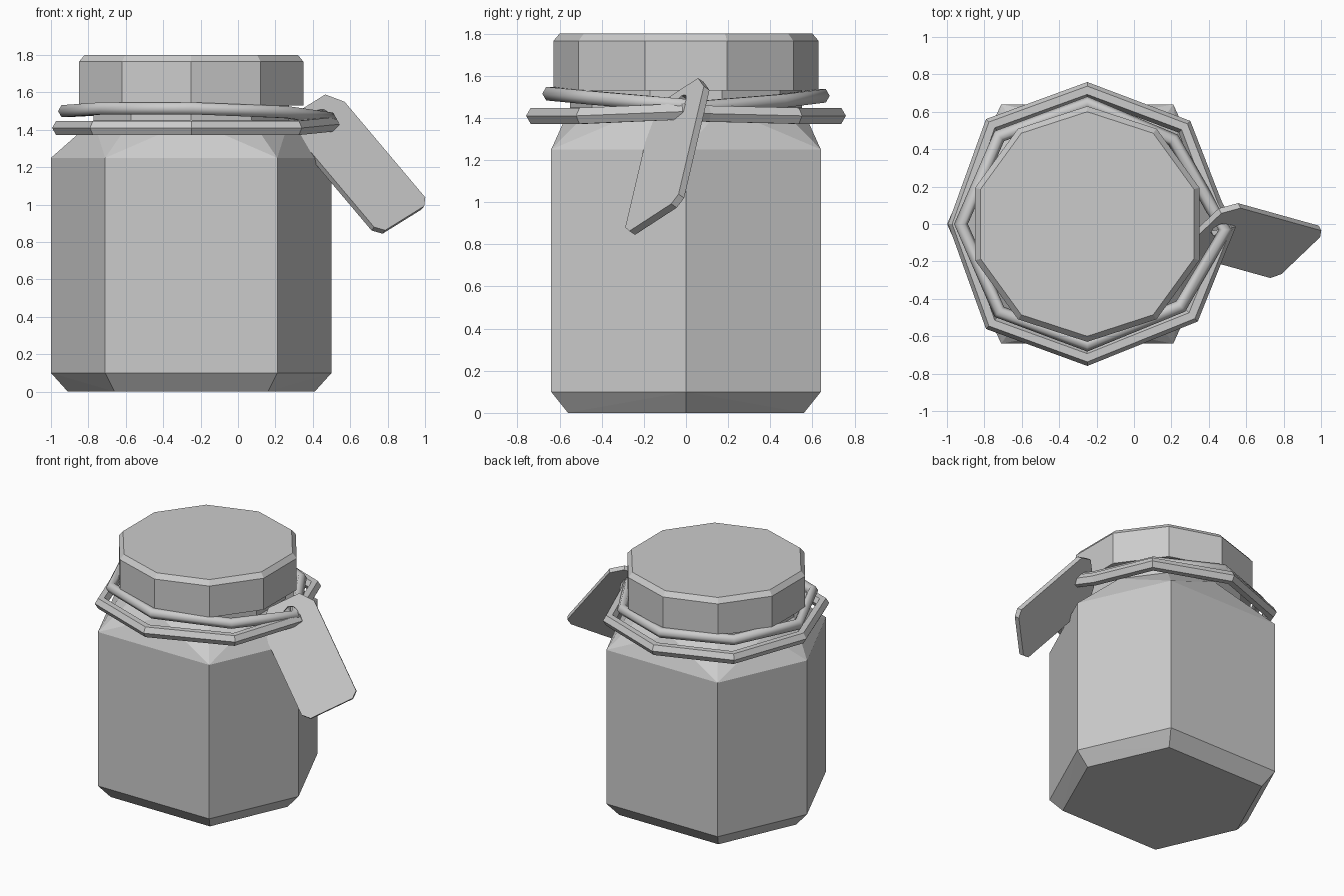
import bpy, bmesh, math
from mathutils import Vector

cube = bpy.data.objects.get("Cube")
if cube:
    bpy.data.objects.remove(cube, do_unlink=True)

GREY = (0.6, 0.6, 0.6, 1)
mat = bpy.data.materials.new("plain grey")
mat.use_nodes = True
mat.diffuse_color = GREY
mat.node_tree.nodes["Principled BSDF"].inputs["Base Color"].default_value = GREY

CX = -0.25  # jar axis


def finish(name, bm, smooth=None):
    bmesh.ops.recalc_face_normals(bm, faces=bm.faces)
    mesh = bpy.data.meshes.new(name)
    bm.to_mesh(mesh)
    bm.free()
    mesh.materials.append(mat)
    ob = bpy.data.objects.new(name, mesh)
    bpy.context.collection.objects.link(ob)
    if smooth:
        bpy.ops.object.select_all(action='DESELECT')
        ob.select_set(True)
        bpy.context.view_layer.objects.active = ob
        bpy.ops.object.shade_smooth_by_angle(angle=math.radians(smooth))
    return ob


def hexagon(tip, x, y, z):
    pts = [(-tip, 0), (-x, -y), (x, -y), (tip, 0), (x, y), (-x, y)]
    return [Vector((CX + a, b, z)) for a, b in pts]


def decagon(r, z):
    # corners point to the front and back
    angles = [math.pi / 2 + i * math.tau / 10 for i in range(10)]
    return [Vector((CX + r * math.cos(a), r * math.sin(a), z)) for a in angles]


def bridge(bm, a, b):
    for i in range(len(a)):
        j = (i + 1) % len(a)
        bm.faces.new((a[i], a[j], b[j], b[i]))


def loft(name, rings):
    bm = bmesh.new()
    loops = [[bm.verts.new(p) for p in ring] for ring in rings]
    for a, b in zip(loops, loops[1:]):
        bridge(bm, a, b)
    bm.faces.new(loops[0])
    bm.faces.new(loops[-1])
    return finish(name, bm)


def cord(name, path, radius, smooth=None):
    # closed six-sided tube, flat on top and bottom
    bm = bmesh.new()
    pts = [Vector(p) for p in path]
    n = len(pts)
    loops = []
    for i, p in enumerate(pts):
        before = (p - pts[i - 1]).normalized()
        after = (pts[(i + 1) % n] - p).normalized()
        t = before + after
        out = Vector((t.y, -t.x, 0)).normalized()
        loops.append([bm.verts.new(p + radius * (out * math.cos(k * math.pi / 3)
                      + Vector((0, 0, math.sin(k * math.pi / 3))))) for k in range(6)])
    for i in range(n):
        bridge(bm, loops[i], loops[(i + 1) % n])
    return finish(name, bm, smooth)


# Jar body: six-sided, bevelled foot, shoulder blending to the round neck
bm = bmesh.new()
for ring in (hexagon(0.66, 0.41, 0.56, 0), hexagon(0.75, 0.46, 0.64, 0.1),
             hexagon(0.75, 0.46, 0.64, 1.25), decagon(0.55, 1.45)):
    for p in ring:
        bm.verts.new(p)
bmesh.ops.convex_hull(bm, input=bm.verts)
bmesh.ops.dissolve_limit(bm, angle_limit=math.radians(1), verts=bm.verts, edges=bm.edges)
finish("jar_body", bm)

# Neck and lid
loft("jar_neck", [decagon(0.55, 1.44), decagon(0.55, 1.55)])
loft("lid", [decagon(0.63, 1.53), decagon(0.63, 1.765), decagon(0.6, 1.8)])

# Two cords around the neck, both passing through the tag
cord("lower_cord", [(-0.95, 0, 1.41), (-0.76, -0.53, 1.41), (CX, -0.715, 1.41),
                    (0.31, -0.49, 1.41), (0.5, -0.02, 1.43), (0.43, 0.1, 1.42),
                    (0.27, 0.52, 1.41), (CX, 0.715, 1.41), (-0.76, 0.53, 1.41)], 0.044)
cord("upper_cord", [(-0.925, 0, 1.5), (-0.72, -0.47, 1.515), (CX, -0.645, 1.515),
                    (0.25, -0.44, 1.495), (0.49, -0.03, 1.46), (0.42, 0.08, 1.45),
                    (0.21, 0.45, 1.48), (CX, 0.645, 1.505), (-0.72, 0.47, 1.51)], 0.037, 70)

# Hanging tag: plate with clipped corners and a hole
corner = Vector((0.57, 0.085, 1.55))
along = Vector((0.635, -0.177, -0.753)).normalized()
across = Vector((-0.66, -0.63, -0.41)).normalized()
back = along.cross(across).normalized() * 0.035
outline = [(-0.09, 0.07), (0, 0), (0.68, 0), (0.717, 0.045),
           (0.717, 0.36), (0.67, 0.405), (0, 0.405), (-0.09, 0.3)]
hole = [(0.01 + 0.05 * math.cos(a), 0.18 + 0.05 * math.sin(a))
        for a in (math.radians(225 + 45 * i) for i in range(8))]
bm = bmesh.new()
outer, inner, inner_back, outer_back = [
    [bm.verts.new(corner + along * u + across * w + shift) for u, w in pts]
    for pts, shift in ((outline, back * 0), (hole, back * 0), (hole, back), (outline, back))]
for a, b in ((outer, inner), (inner, inner_back), (inner_back, outer_back), (outer_back, outer)):
    bridge(bm, a, b)
finish("tag", bm)
